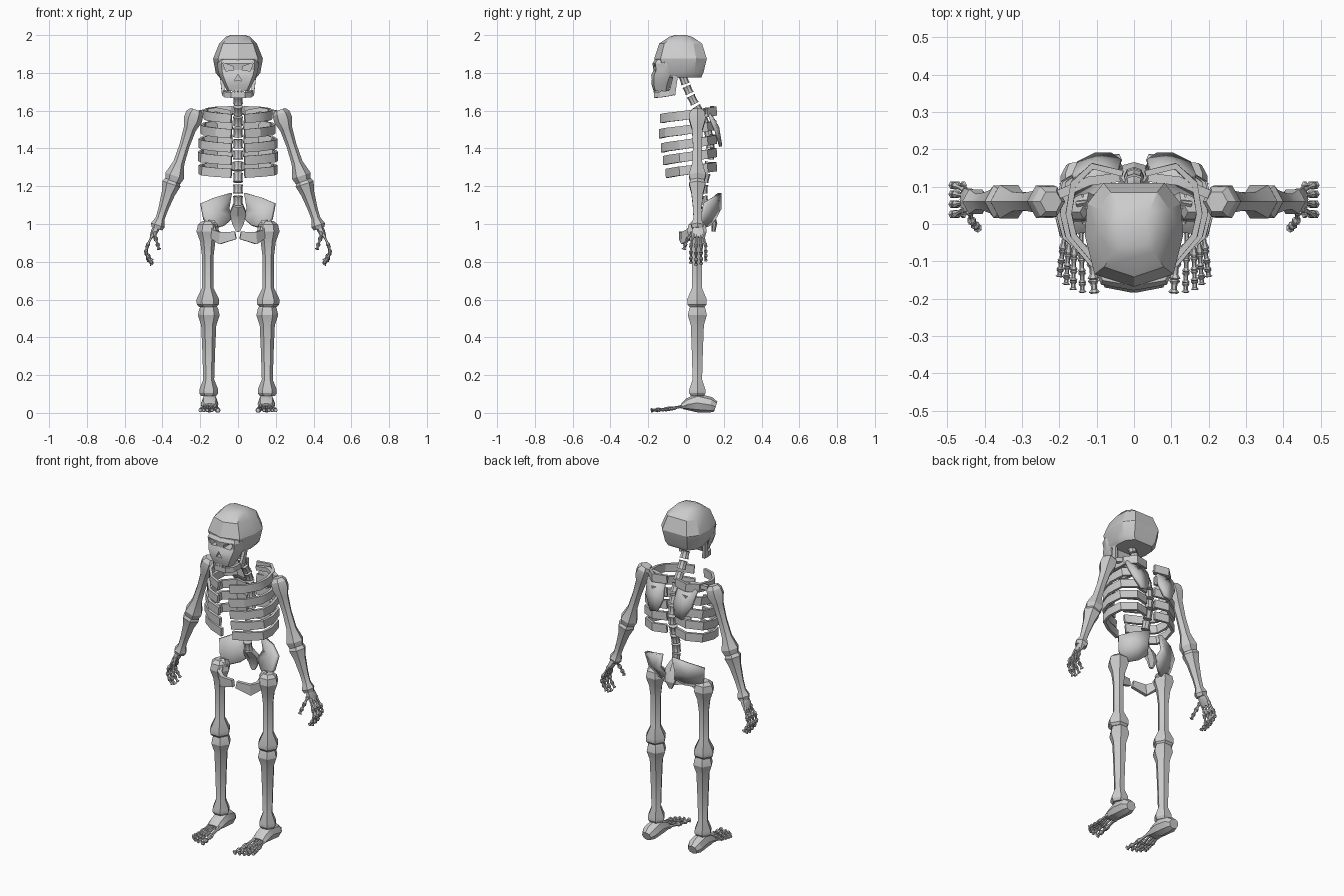
import bpy, bmesh, math
from mathutils import Vector as V

X, Y, Z = V((1, 0, 0)), V((0, 1, 0)), V((0, 0, 1))


def add(name, verts, faces, mirror=True):
    bm = bmesh.new()
    vs = [bm.verts.new(v) for v in verts]
    for f in faces:
        bm.faces.new([vs[i] for i in f])
    bmesh.ops.recalc_face_normals(bm, faces=bm.faces)
    me = bpy.data.meshes.new(name)
    bm.to_mesh(me)
    bm.free()
    ob = bpy.data.objects.new(name, me)
    bpy.context.collection.objects.link(ob)
    if mirror:
        m = ob.modifiers.new("mirror", 'MIRROR')
        m.use_mirror_merge = False
    return ob


def loft(name, rings, mirror=True):
    n = len(rings[0])
    verts = [p for r in rings for p in r]
    faces = [(k * n + i, k * n + (i + 1) % n, (k + 1) * n + (i + 1) % n, (k + 1) * n + i)
             for k in range(len(rings) - 1) for i in range(n)]
    faces += [tuple(range(n)), tuple(range(len(verts) - n, len(verts)))]
    return add(name, verts, faces, mirror)


def tube(name, pts, radii, n=6, ref=Y, mirror=True):
    """Sweep an n-gon of half size (w, h) along pts; h lies along ref."""
    pts = [V(p) for p in pts]
    rings = []
    off = math.pi / 4 if n == 4 else 0
    k = math.sqrt(2) if n == 4 else 1
    for i, p in enumerate(pts):
        r = radii[i] if isinstance(radii, list) else radii
        w, h = r if isinstance(r, tuple) else (r, r)
        t = (pts[min(i + 1, len(pts) - 1)] - pts[max(i - 1, 0)]).normalized()
        s = t.cross(ref).normalized()
        u = s.cross(t)
        rings.append([p + s * (w * k * math.cos(off + a * math.tau / n))
                      + u * (h * k * math.sin(off + a * math.tau / n)) for a in range(n)])
    return loft(name, rings, mirror)


def bone(name, p0, p1, profile, ref=Y, n=6):
    p0, p1 = V(p0), V(p1)
    return tube(name, [p0.lerp(p1, t) for t, _ in profile], [r for _, r in profile], n, ref)


def digit(name, pts, r, ref):
    prof = [(0, r), (.12, r * 1.15), (.35, r * .65), (.7, r * .65), (.9, r * 1.2), (1, r * .8)]
    for a, b in zip(pts, pts[1:]):
        bone(name, a, b, prof, ref)


def plate(name, pts, thick, push=(0, 0, 0)):
    c = sum((V(p) for p in pts), V()) / len(pts) + V(push)
    n = len(pts)
    ob = add(name, pts + [c], [(i, (i + 1) % n, n) for i in range(n)])
    s = ob.modifiers.new("thickness", 'SOLIDIFY')
    s.thickness, s.offset = thick, 0
    return ob


def box(name, c, s, mirror=True):
    c = V(c)
    return tube(name, [c - Z * s[2], c + Z * s[2]], (s[0], s[1]), 4, Y, mirror)


# Skull: stacked rings given as (z, half width, front y, back y)
HALF = [(.8, .12), (1, .5), (.95, .8), (.62, 1)]
RING = [(0, 0)] + HALF + [(-x, v) for x, v in reversed(HALF)]


def head_part(name, levels):
    return loft(name, [[V((x * w, f + v * (b - f), z)) for x, v in RING]
                       for z, w, f, b in levels], False)


cranium = head_part("cranium", [(1.775, .098, -.125, .08), (1.80, .118, -.145, .092),
                                (1.875, .132, -.168, .11), (1.955, .1, -.142, .085),
                                (1.99, .066, -.09, .035), (2.0, .04, -.06, 0)])
face = head_part("face", [(1.705, .058, -.172, -.09), (1.74, .076, -.183, -.08),
                          (1.785, .098, -.185, -.06), (1.815, .106, -.172, -.05),
                          (1.85, .11, -.178, -.05), (1.87, .105, -.165, -.05)])


# Eye and nose openings
def cutter(name, outline, mirror):
    ob = loft(name, [[V((x, y, z)) for x, z in outline] for y in (-.3, -.105)], mirror)
    ob.hide_render = True
    ob.display_type = 'WIRE'
    for part in (cranium, face):
        m = part.modifiers.new(name, 'BOOLEAN')
        m.operation, m.object, m.solver = 'DIFFERENCE', ob, 'EXACT'
    return ob


cutters = [cutter("eye_cutter", [(.022, 1.815), (.065, 1.81), (.08, 1.853), (.025, 1.834)], True),
           cutter("nose_cutter", [(-.02, 1.757), (0, 1.762), (.02, 1.757), (0, 1.793)], False)]

# Jaw and teeth
tube("jaw", [(.076, -.07, 1.695), (.06, -.135, 1.685), (.035, -.162, 1.683),
             (-.035, -.162, 1.683), (-.06, -.135, 1.685), (-.076, -.07, 1.695)],
     (.009, .015), 4, Z, False)
tube("jaw_branch", [(.088, -.055, 1.785), (.076, -.075, 1.685)], [(.012, .008), (.018, .009)], 4, X)
for i in range(3):
    x = .009 + i * .017
    y = -.168 + i * i * .006
    box("upper_tooth", (x, y, 1.705), (.006, .005, .01))
    box("lower_tooth", (x, y + .006, 1.697), (.006, .005, .008))

# Spine
spine = [(-.02, 1.79), (0, 1.735), (.022, 1.685), (.05, 1.63), (.085, 1.575), (.11, 1.515), (.125, 1.455),
         (.13, 1.395), (.125, 1.335), (.11, 1.275), (.095, 1.215), (.09, 1.155), (.1, 1.095)]
for (y0, z0), (y1, z1) in zip(spine, spine[1:]):
    a, b = V((0, y0, z0)), V((0, y1, z1))
    tube("vertebra", [a.lerp(b, t) for t in (.12, .3, .7, .88)],
         [(.024, .027), (.021, .024), (.021, .024), (.024, .027)], 8, X, False)
tube("sacrum", [(0, .1, 1.1), (0, .125, 1.06), (0, .15, 1.0), (0, .145, .96)],
     [(.025, .03), (.025, .05), (.016, .035), (.01, .012)], 6, X, False)

# Ribs: back height, front height, half width, front y
for zb, zf, w, yf in [(1.60, 1.56, .175, -.13), (1.525, 1.48, .19, -.135), (1.45, 1.405, .2, -.125),
                      (1.38, 1.338, .205, -.115), (1.305, 1.27, .2, -.1)]:
    path = [(.03, .135, 0), (.11, .155, .05), (w * .92, .11, .25), (w, .03, .5),
            (w * .93, -.03, .7), (w * .6, yf + .03, .9), (.035, yf, 1.05)]
    tube("rib", [(x, y, zb + (zf - zb) * t) for x, y, t in path], (.008, .024), 4, Z)

# Shoulder blades and collar bones
plate("shoulder_blade", [(.045, .135, 1.57), (.12, .115, 1.605), (.165, .125, 1.575), (.15, .16, 1.49),
                         (.105, .183, 1.41), (.06, .183, 1.42), (.035, .165, 1.49)], .016, (0, .016, 0))
tube("collar_bone", [(.04, .125, 1.59), (.12, .115, 1.605), (.2, .08, 1.59)], (.012, .012), 4, Z)

# Pelvis
plate("hip_wing", [(.035, .178, 1.165), (.125, .15, 1.14), (.195, .10, 1.11), (.18, .085, 1.03),
                   (.14, .065, .975), (.07, .12, .995), (.03, .15, 1.03), (.05, .178, 1.08)],
     .02, (0, .02, 0))
tube("pubic_bone", [(.145, .075, 1.0), (.135, .02, .95), (.095, -.015, .925), (.012, -.028, .94)],
     [(.014, .03), (.012, .025), (.011, .032), (.01, .02)], 4, Z)

# Arms
bone("upper_arm", (.222, .06, 1.605), (.345, .06, 1.225),
     [(0, .03), (.05, .046), (.14, .05), (.27, .033), (.5, .027), (.74, .03), (.92, .052), (1, .042)])
bone("forearm", (.345, .06, 1.235), (.43, .06, .975),
     [(0, .038), (.09, .05), (.28, .036), (.6, .026), (.8, .024), (.93, .038), (1, .03)])

# Hands
tube("wrist", [(.43, .062, .985), (.445, .064, .955), (.458, .066, .93)],
     [(.02, .03), (.018, .036), (.01, .034)], 6, Y)
for i, (y, d) in enumerate([(.026, .01), (.053, 0), (.08, .005), (.104, .022)]):
    yb = .065 + (y - .065) * .65
    digit("finger", [(.452, yb, .945), (.48, y, .885), (.487, y, .845 + d * .5),
                     (.475, y, .81 + d), (.455, y, .783 + d)], .0095, Y)
digit("thumb", [(.44, .035, .955), (.435, .008, .92), (.425, -.004, .89), (.418, -.012, .865)], .0105, X)

# Legs
bone("thigh_bone", (.16, .058, 1.015), (.16, .058, .56),
     [(0, .03), (.04, .052), (.12, .06), (.24, .04), (.4, .031), (.78, .031), (.91, .06), (.97, .058), (1, .045)])
bone("hip_joint", (.17, .058, .97), (.115, .065, 1.0), [(0, .04), (.6, .032), (1, .022)])
bone("shin_bone", (.155, .06, .57), (.155, .06, .09),
     [(0, .04), (.04, .05), (.11, .058), (.22, .04), (.5, .034), (.82, .029), (.93, .05), (.97, .05), (1, .04)])

# Feet
tube("heel_and_arch", [(.152, .157, .033), (.152, .13, .042), (.15, .06, .053), (.15, .01, .045), (.15, -.02, .035)],
     [(.03, .028), (.045, .042), (.045, .05), (.046, .033), (.042, .016)], 8, Z)
for x, y in [(.106, -.186), (.138, -.184), (.163, -.177), (.182, -.163), (.2, -.142)]:
    big = x < .11
    r = .0125 if big else .009
    a, b = V((.15 + (x - .15) * .65, .0, .038)), V((x, y, .014))
    stops = [0, .55, .8, 1] if big else [0, .5, .7, .86, 1]
    sag = [(1 - t) * .018 * t for t in stops]
    digit("toe", [a.lerp(b, t) - Z * s for t, s in zip(stops, sag)], r, Z)

# Flat facets with slight smoothing across shallow edges
for ob in bpy.context.collection.objects:
    ob.select_set(ob not in cutters)
bpy.context.view_layer.objects.active = cranium
bpy.ops.object.shade_smooth_by_angle(angle=math.radians(28))
